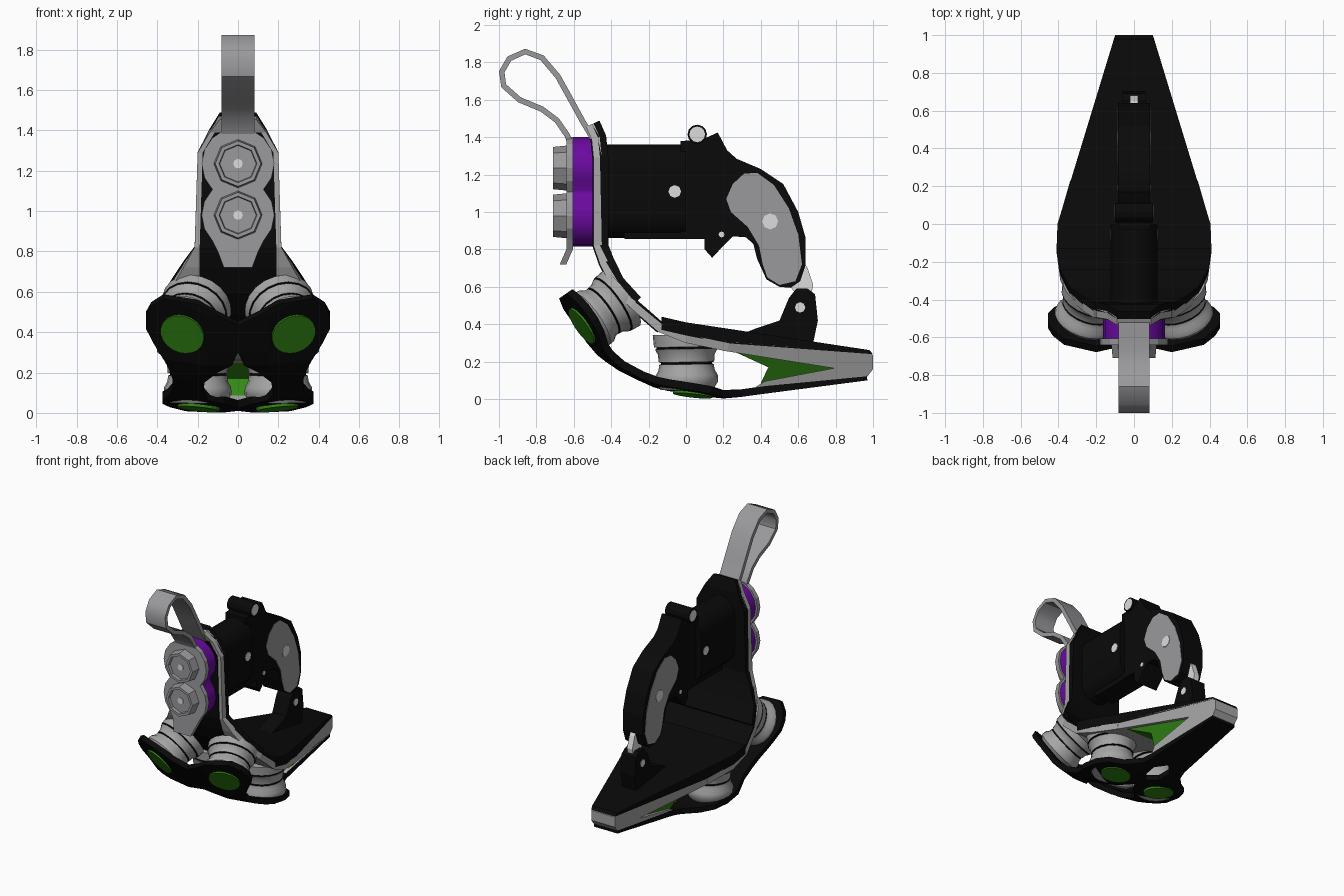
import bpy, bmesh, math
from mathutils import Vector

if "Cube" in bpy.data.objects:
    bpy.data.objects.remove(bpy.data.objects["Cube"])

def material(name, r, g, b):
    m = bpy.data.materials.new(name)
    m.diffuse_color = (r, g, b, 1)
    m.use_nodes = True
    m.node_tree.nodes["Principled BSDF"].inputs["Base Color"].default_value = m.diffuse_color
    return m

BLACK = material("matte black", .0028, .0028, .0028)
GREY = material("light grey", .38, .38, .38)
MID = material("mid grey", .32, .315, .33)
WHITE = material("off white", .72, .72, .72)
GREEN = material("green", .033, .25, .007)
PURPLE = material("purple", .145, .003, .35)

def make(name, verts, faces, *mats, mirror=False, smooth=False, idx=None):
    me = bpy.data.meshes.new(name)
    me.from_pydata([tuple(v) for v in verts], [], faces)
    for m in mats:
        me.materials.append(m)
    if idx:
        for p, i in zip(me.polygons, idx):
            p.material_index = i
    bm = bmesh.new()
    bm.from_mesh(me)
    bmesh.ops.recalc_face_normals(bm, faces=bm.faces)
    bm.to_mesh(me)
    bm.free()
    ob = bpy.data.objects.new(name, me)
    bpy.context.collection.objects.link(ob)
    if mirror:
        ob.modifiers.new("mirror", 'MIRROR')
    if smooth:
        bpy.ops.object.select_all(action='DESELECT')
        ob.select_set(True)
        bpy.context.view_layer.objects.active = ob
        bpy.ops.object.shade_smooth_by_angle(angle=math.radians(40))
    return ob

def loft(name, a, b, mat, **kw):
    """Closed solid between two matching outlines."""
    n = len(a)
    faces = [tuple(range(n)), tuple(range(n, 2 * n))]
    faces += [(i, (i + 1) % n, n + (i + 1) % n, n + i) for i in range(n)]
    return make(name, a + b, faces, mat, **kw)

def prism(name, prof, hw, mat):
    """Side profile (y, z) spread to a half width that may depend on y and z."""
    w = hw if callable(hw) else (lambda y, z: hw)
    return loft(name, [(-w(y, z), y, z) for y, z in prof], [(w(y, z), y, z) for y, z in prof], mat)

def sheet(name, rows, t0, t1, mat, **kw):
    """Bent plate along a path; rows are (y, z, x columns, sideways tilt)."""
    verts, R, C = [], len(rows), len(rows[0][2])
    for i, (y, z, xs, tilt) in enumerate(rows):
        a, b = rows[max(i - 1, 0)], rows[min(i + 1, R - 1)]
        t = Vector((b[0] - a[0], b[1] - a[1])).normalized()
        for d in (t0, t1):
            for x in xs:
                o = d + tilt * max(0, x - .15)
                verts.append((x, y - t.y * o, z + t.x * o))
    V = lambda r, l, c: (r * 2 + l) * C + c
    faces = []
    for r in range(R - 1):
        for c in range(C - 1):
            for l in (0, 1):
                faces.append((V(r, l, c), V(r, l, c + 1), V(r + 1, l, c + 1), V(r + 1, l, c)))
        for c in (0, C - 1):
            faces.append((V(r, 0, c), V(r, 1, c), V(r + 1, 1, c), V(r + 1, 0, c)))
    for r in (0, R - 1):
        for c in range(C - 1):
            faces.append((V(r, 0, c), V(r, 0, c + 1), V(r, 1, c + 1), V(r, 1, c)))
    return make(name, verts, faces, mat, **kw)

def lathe(name, p0, p1, prof, mats, sides=16, idx=None, **kw):
    """Turned part from p0 to p1; prof is (fraction along axis, radius)."""
    p0, p1 = Vector(p0), Vector(p1)
    ax = p1 - p0
    u = Vector((0, 0, 1)) if abs(ax.normalized().z) < .9 else Vector((0, 1, 0))
    u = (u - ax * (u.dot(ax) / ax.length_squared)).normalized()
    v = ax.normalized().cross(u)
    ang = [2 * math.pi * k / sides for k in range(sides)]
    verts = [p0 + ax * t + (u * math.cos(a) + v * math.sin(a)) * r for t, r in prof for a in ang]
    faces, ids = [], []
    for i in range(len(prof) - 1):
        for k in range(sides):
            j = (k + 1) % sides
            faces.append((i * sides + k, i * sides + j, (i + 1) * sides + j, (i + 1) * sides + k))
            ids.append(idx[i] if idx else 0)
    faces += [tuple(range(sides)), tuple(range(len(verts) - sides, len(verts)))]
    ids += [0, 0]
    return make(name, verts, faces, *mats, idx=ids, **kw)

def both(w):
    return [-w, w]

# Curved grey shell: upright plate sweeping into the deck, lined in black
shell = [(-.535, 1.455, .09), (-.505, 1.39, .14), (-.495, 1.29, .2), (-.495, .82, .215),
         (-.46, .72, .27), (-.4, .6, .34), (-.3, .49, .39), (-.15, .36, .41),
         (0, .3, .4), (.22, .255, .338)]
rows = [(y, z, both(w), 0) for y, z, w in shell]
sheet("shell", rows, 0, .045, GREY)
sheet("upright_backing", rows[:7], .035, .08, BLACK)
sheet("bend_lining", rows[5:9], .04, .055, BLACK)
sheet("upright_front_panel", [(y, z, both(min(w - .025, .19)), 0) for y, z, w in shell[1:8]],
      -.006, .01, BLACK)

# Deck and a tail whose sides slope in to a narrow keel, with green filling
def tail_w(y, z=0):
    return .41 if y < -.1 else .405 - .305 * y

def keel_w(y, z):
    zb, zr = .05 + .11 * (y - .35), .255 - .15 * (y - .2)
    t = min(1, max(0, (z - zb) / (zr - zb)))
    return (.165 - .07 * y) * (1 - t) + tail_w(y) * t

prism("deck", [(-.13, .37), (-.13, .44), (0, .41), (.98, .262), (1, .24), (.2, .3), (0, .34)],
      tail_w, BLACK)
prism("tail_frame", [(.35, .05), (.97, .12), (1, .16), (1, .235), (.98, .25), (.2, .31),
                     (.19, .26), (.79, .165), (.42, .095)], keel_w, GREY)
prism("tail_filling", [(.2, .28), (.82, .18), (.82, .16), (.4, .085), (.44, .17)],
      lambda y, z: keel_w(y, z) - .015, GREEN)
prism("tail_slot", [(.99, .18), (1.0, .18), (1.0, .21), (.99, .21)], .065, BLACK)

# Black sole: paired lobes in front and below, joined by struts, then the tail keel
sole = [(-.69, .53, .2, .37, .28), (-.656, .481, .1, .43, .28), (-.622, .432, 0, .455, .28),
        (-.576, .366, 0, .455, .28), (-.53, .3, 0, .42, .28), (-.475, .235, .03, .37, .2),
        (-.43, .2, .1, .345, .15), (-.36, .15, .165, .325, .12), (-.25, .095, .175, .325, .1),
        (-.17, .062, .15, .35, .1), (-.1, .044, .07, .375, .1), (.03, .024, 0, .375, .1),
        (.13, .01, 0, .34, .1), (.2, .003, .06, .26, .05), (.3, .012, .07, .17, 0),
        (.37, .022, 0, .15, 0), (.97, .1, 0, .1, 0)]
sheet("sole", [(y, z, [a, .15 if a < .15 < b else (a + b) / 2, b], t) for y, z, a, b, t in sole],
      0, .04, BLACK, mirror=True)

# Green pads set on the sole lobes, grey cushions with black grooves behind them
rib = [(0, .14), (.14, .168), (.26, .166), (.36, .15), (.46, .146), (.465, .137), (.495, .137),
       (.5, .148), (.64, .152), (.74, .168), (.745, .158), (.77, .158), (.775, .172), (1, .178)]
groove = [1 if i in (4, 5, 6, 9, 10, 11) else 0 for i in range(len(rib) - 1)]
for name, c, n, r, depth in (("front", (.275, -.555, .392), (.28, -.82, -.57), .112, .26),
                             ("lower", (.195, .035, .026), (.1, -.11, -.99), .105, .32)):
    c, n = Vector(c), Vector(n).normalized()
    lathe(name + "_pad", c - n * .01, c + n * .008, [(0, r), (1, r)], [GREEN], 20, mirror=True)
    if name == "front":
        p0, p1 = c - n * .03, c - n * depth
    else:
        p0, p1 = Vector((.2, .005, .05)), Vector((.2, .0, .345))
    lathe(name + "_cushion", p0, p1, rib, [GREY, BLACK], 20, groove, mirror=True, smooth=True)

# Double-lobed purple spacer and grey face plate
ZU, ZL = 1.235, .98
def arc(r, z, a0, a1, n):
    return [(r * math.cos(math.radians(a0 + (a1 - a0) * i / n)),
             z + r * math.sin(math.radians(a0 + (a1 - a0) * i / n))) for i in range(n + 1)]

def mirrored(right):
    return right + [(-x, z) for x, z in reversed(right) if x > 1e-4]

def front_plate(name, outline, y0, y1, mat, lip=0, smooth=True):
    f = lambda y: [(x, y - (lip if z < .75 else 0), z) for x, z in outline]
    return loft(name, f(y0), f(y1), mat, smooth=smooth)

front_plate("purple_spacer", mirrored(arc(.165, ZU, 90, -45, 6) + arc(.165, ZL, 45, -90, 6)),
            -.61, -.49, PURPLE)
front_plate("face_plate", mirrored(arc(.18, ZU, 68, -45, 5) + arc(.18, ZL, 45, -45, 4)
                                   + [(.1, .8), (.07, .72)]), -.64, -.605, MID, .035, False)
for name, z in (("upper_nozzle", ZU), ("lower_nozzle", ZL)):
    lathe(name, (0, -.63, z), (0, -.71, z), [(0, .121), (1, .113), (1, .094), (.75, .09)],
          [MID], 8)
    lathe(name + "_pin", (0, -.66, z), (0, -.695, z), [(0, .024), (1, .024)], [WHITE], 8)

# Strap loop above the plate
loop = [(-.615, 1.36), (-.635, 1.41), (-.69, 1.49), (-.77, 1.55), (-.89, 1.6), (-.975, 1.675),
        (-.985, 1.75), (-.945, 1.82), (-.86, 1.858), (-.77, 1.825), (-.685, 1.725),
        (-.61, 1.59), (-.55, 1.48), (-.49, 1.38)]
sheet("strap", [(y, z, both(.083), 0) for y, z in loop], -.015, .015, MID, smooth=True)

# Black barrel housing
front_plate("housing", mirrored(arc(.125, ZU, 90, 0, 5) + arc(.125, .985, 0, -90, 5)),
            -.46, 0, BLACK)
prism("housing_underplate", [(-.33, .855), (.05, .855), (.05, .9), (-.33, .9)], .08, BLACK)

# Curved grip with grey side plates
prism("grip", [(-.03, 1.38), (.08, 1.385), (.17, 1.425), (.22, 1.33), (.27, 1.285), (.4, 1.23),
               (.52, 1.15), (.6, 1), (.64, .86), (.64, .72), (.61, .63), (.56, .595), (.5, .6),
               (.43, .64), (.38, .75), (.36, .83), (.32, .865), (.25, .87), (.2, .82), (.14, .755),
               (.1, .8), (.1, .855), (-.03, .86)], .085, BLACK)
prism("grip_plates", [(.215, 1.07), (.25, 1.15), (.31, 1.205), (.38, 1.21), (.47, 1.145),
                      (.55, 1.02), (.6, .88), (.62, .72), (.585, .63), (.5, .61), (.435, .65),
                      (.41, .72), (.39, .82), (.33, .92), (.24, 1)], .088, MID)

# Rear link between grip and deck
prism("rear_link", [(.59, .59), (.65, .59), (.69, .56), (.705, .42), (.68, .3), (.28, .34),
                    (.38, .38), (.5, .42), (.55, .54)], .06, BLACK)
prism("link_connector", [(.54, .62), (.63, .73), (.65, .7), (.68, .61), (.67, .56), (.6, .55)],
      .022, WHITE)

# Cross pins and top roller with white caps
def cross(name, y, z, r, w, mat, sides=8):
    lathe(name, (-w, y, z), (w, y, z), [(0, r), (1, r)], [mat], sides)

cross("top_roller", .06, 1.415, .052, .1, BLACK, 12)
cross("top_roller_caps", .06, 1.415, .042, .102, WHITE, 12)
cross("housing_pin", -.06, 1.11, .034, .128, WHITE)
cross("grip_pin", .45, .95, .043, .091, WHITE)
cross("small_pin", .19, .88, .016, .088, WHITE)
cross("link_pin", .61, .49, .028, .063, WHITE)
